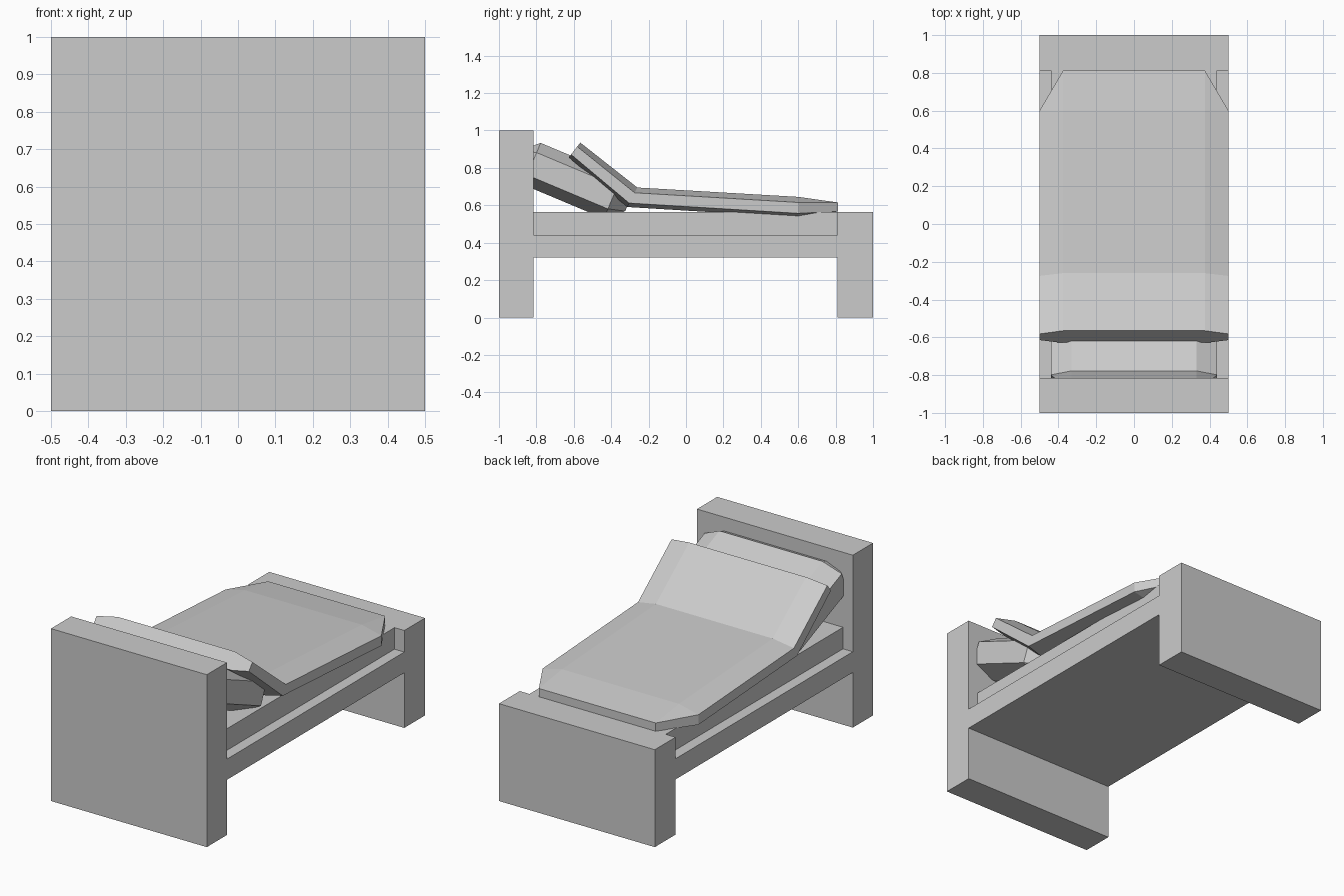
import bpy, bmesh
from mathutils import Vector

if "Cube" in bpy.data.objects:
    bpy.data.objects.remove(bpy.data.objects["Cube"])


def box(name, hx, y0, y1, z0, z1):
    bm = bmesh.new()
    bmesh.ops.create_cube(bm, size=1)
    for v in bm.verts:
        v.co = Vector((v.co.x * 2 * hx, y0 + (v.co.y + .5) * (y1 - y0), z0 + (v.co.z + .5) * (z1 - z0)))
    finish(name, bm)


def finish(name, bm):
    bmesh.ops.remove_doubles(bm, verts=bm.verts[:], dist=1e-4)
    bmesh.ops.recalc_face_normals(bm, faces=bm.faces[:])
    me = bpy.data.meshes.new(name)
    bm.to_mesh(me)
    bm.free()
    bpy.context.collection.objects.link(bpy.data.objects.new(name, me))


def loft(name, stations):
    """Each station is half a section, top to bottom, as (x, y, z); mirrored in x and skinned."""
    bm = bmesh.new()
    rings = []
    for half in stations:
        pts = list(half) + [(-x, y, z) for x, y, z in reversed(half)]
        rings.append([bm.verts.new(p) for p in pts])
    n = len(rings[0])
    for a, b in zip(rings, rings[1:]):
        for i in range(n):
            j = (i + 1) % n
            bm.faces.new((a[i], a[j], b[j], b[i]))
    bm.faces.new(rings[0])
    bm.faces.new(rings[-1])
    finish(name, bm)


# Bed frame and mattress
box("headboard", .5, -1, -.815, 0, 1)
box("footboard", .5, .81, 1, 0, .565)
box("bed_base", .5, -.815, .81, .32, .44)
box("mattress", .437, -.815, .81, .44, .565)

# Blanket: top point and thickness direction at each fold
folds = [((-.565, .935), (-.062, -.079)), ((-.26, .695), (-.055, -.104)), ((.6, .645), (0, -.11))]
section = [(.375, 0), (.5, .27), (.5, .8), (.40, 1)]
blanket = [[(x, y + t * dy, z + t * dz) for x, t in section] for (y, z), (dy, dz) in folds]
blanket.append([(.375, .813, .615), (.375, .813, .615), (.375, .813, .567), (.375, .813, .567)])
loft("blanket", blanket)


# Pillow: built along a sloping axis leaning on the headboard
def tilt(x, d, n):
    return (x, .922 * d + .387 * n, -.387 * d + .922 * n)


def pillow_ring(d_in, d_out, w_in, w_out, h_in, h_out):
    return [tilt(w_in, d_in, .439 + h_in), tilt(w_out, d_out, .439 + h_out),
            tilt(w_out, d_out, .439 - h_out), tilt(w_in, d_in, .439 - h_in)]


loft("pillow", [
    pillow_ring(-1.165, -1.165, .33, .33, .04, .04),
    pillow_ring(-1.078, -1.078, .33, .44, .121, .065),
    pillow_ring(-.61, -.61, .33, .44, .121, .065),
    pillow_ring(-.52, -.52, .33, .33, .04, .04),
])
